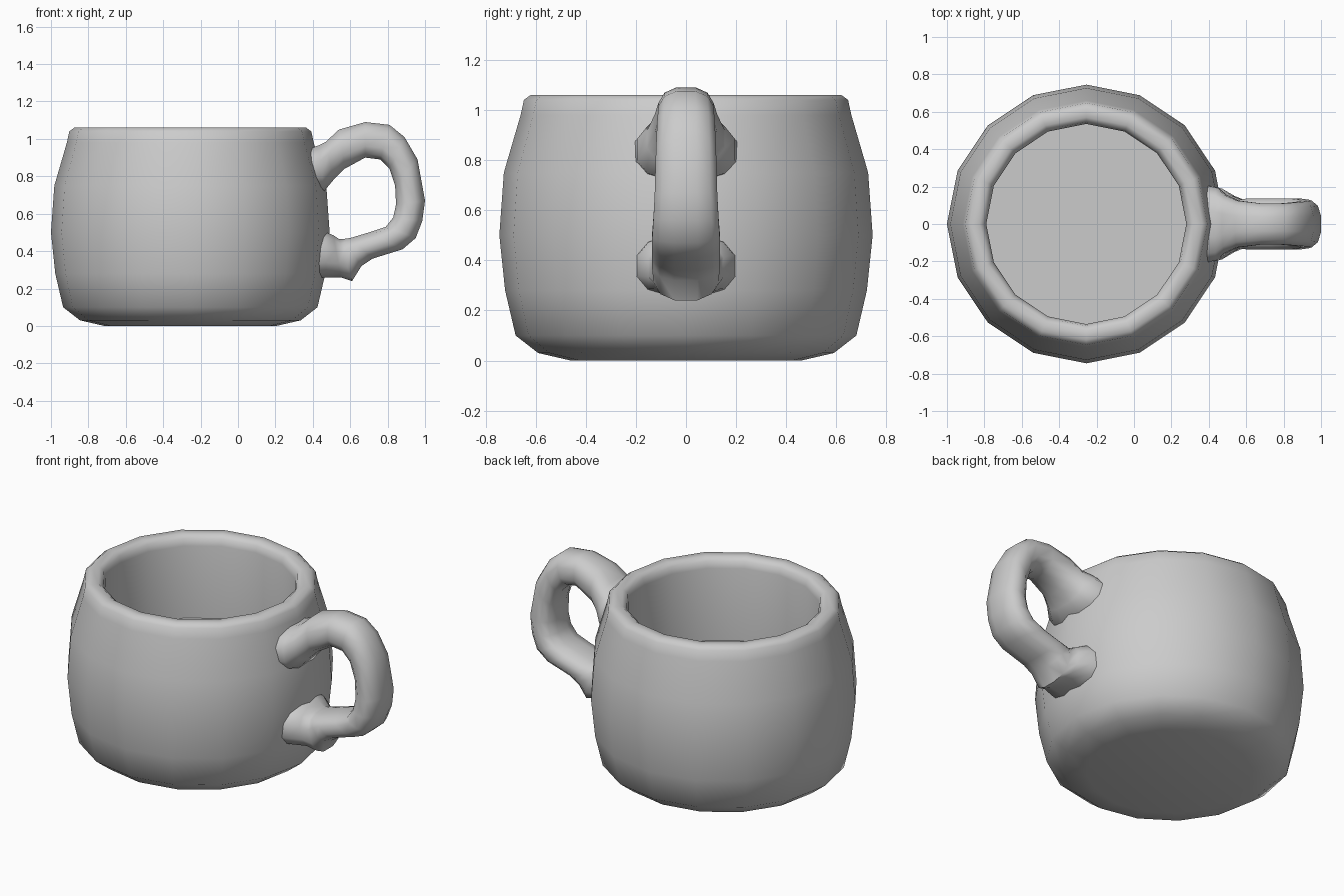
import bpy, bmesh
from math import cos, sin, pi, copysign, radians
from mathutils import Vector

if "Cube" in bpy.data.objects:
    bpy.data.objects.remove(bpy.data.objects["Cube"])


def skin(name, rings, start=None, end=None):
    """Bridge equal-sized rings of points; optional centre points close the ends."""
    bm = bmesh.new()
    loops = [[bm.verts.new(p) for p in ring] for ring in rings]
    n = len(loops[0])
    for a, b in zip(loops, loops[1:]):
        for i in range(n):
            j = (i + 1) % n
            bm.faces.new((a[i], a[j], b[j], b[i]))
    for loop, centre in ((loops[0], start), (loops[-1], end)):
        if centre is None:
            continue
        c = bm.verts.new(centre)
        for i in range(n):
            bm.faces.new((loop[i], loop[(i + 1) % n], c))
    bmesh.ops.recalc_face_normals(bm, faces=bm.faces)
    mesh = bpy.data.meshes.new(name)
    bm.to_mesh(mesh)
    bm.free()
    ob = bpy.data.objects.new(name, mesh)
    bpy.context.collection.objects.link(ob)
    bpy.ops.object.select_all(action='DESELECT')
    ob.select_set(True)
    bpy.context.view_layer.objects.active = ob
    bpy.ops.object.shade_smooth_by_angle(angle=radians(50))
    return ob


# Cup body: 16-sided lathe from base, over the rim, down to the inner floor
CX, SIDES = -0.255, 16
profile = [(0.46, 0.0), (0.59, 0.03), (0.68, 0.10), (0.722, 0.28), (0.745, 0.50),
           (0.727, 0.75), (0.66, 0.98), (0.647, 1.04), (0.62, 1.06),
           (0.57, 1.06), (0.545, 1.04), (0.535, 1.00), (0.535, 0.56)]
body_rings = [[(CX + r * cos(2 * pi * i / SIDES), r * sin(2 * pi * i / SIDES), z)
               for i in range(SIDES)] for r, z in profile]
skin("cup_body", body_rings, (CX, 0, 0.0), (CX, 0, 0.56))

# Handle: sections as outer x, outer z, inner x, inner z, half width
sections = [
    (0.36, 0.94, 0.36, 0.71, 0.21), (0.43, 0.965, 0.46, 0.72, 0.195),
    (0.47, 0.985, 0.51, 0.78, 0.155), (0.54, 1.05, 0.57, 0.84, 0.125),
    (0.68, 1.09, 0.68, 0.90, 0.11), (0.81, 1.075, 0.76, 0.89, 0.11),
    (0.89, 1.01, 0.81, 0.84, 0.115), (0.96, 0.89, 0.84, 0.75, 0.12),
    (1.00, 0.67, 0.845, 0.65, 0.125), (0.985, 0.56, 0.83, 0.58, 0.13),
    (0.95, 0.47, 0.79, 0.53, 0.135), (0.88, 0.41, 0.70, 0.50, 0.135),
    (0.72, 0.36, 0.60, 0.47, 0.135), (0.66, 0.32, 0.565, 0.465, 0.135),
    (0.61, 0.24, 0.54, 0.465, 0.13), (0.55, 0.26, 0.51, 0.485, 0.15),
    (0.47, 0.26, 0.47, 0.50, 0.19), (0.36, 0.25, 0.36, 0.50, 0.21)]


def rounded(v):
    return copysign(abs(v) ** 0.8, v)


handle_rings = []
N = 12
FIT = rounded(cos(pi / N))
for ox, oz, ix, iz, w in sections:
    mid = Vector(((ox + ix) / 2, 0, (oz + iz) / 2))
    half = Vector(((ox - ix) / 2, 0, (oz - iz) / 2))
    angles = [2 * pi * (i + 0.5) / N for i in range(N)]
    handle_rings.append([mid + half * (rounded(cos(a)) / FIT)
                         + Vector((0, w * rounded(sin(a)) / FIT, 0)) for a in angles])
skin("handle", handle_rings, (0.36, 0, 0.825), (0.36, 0, 0.375))
